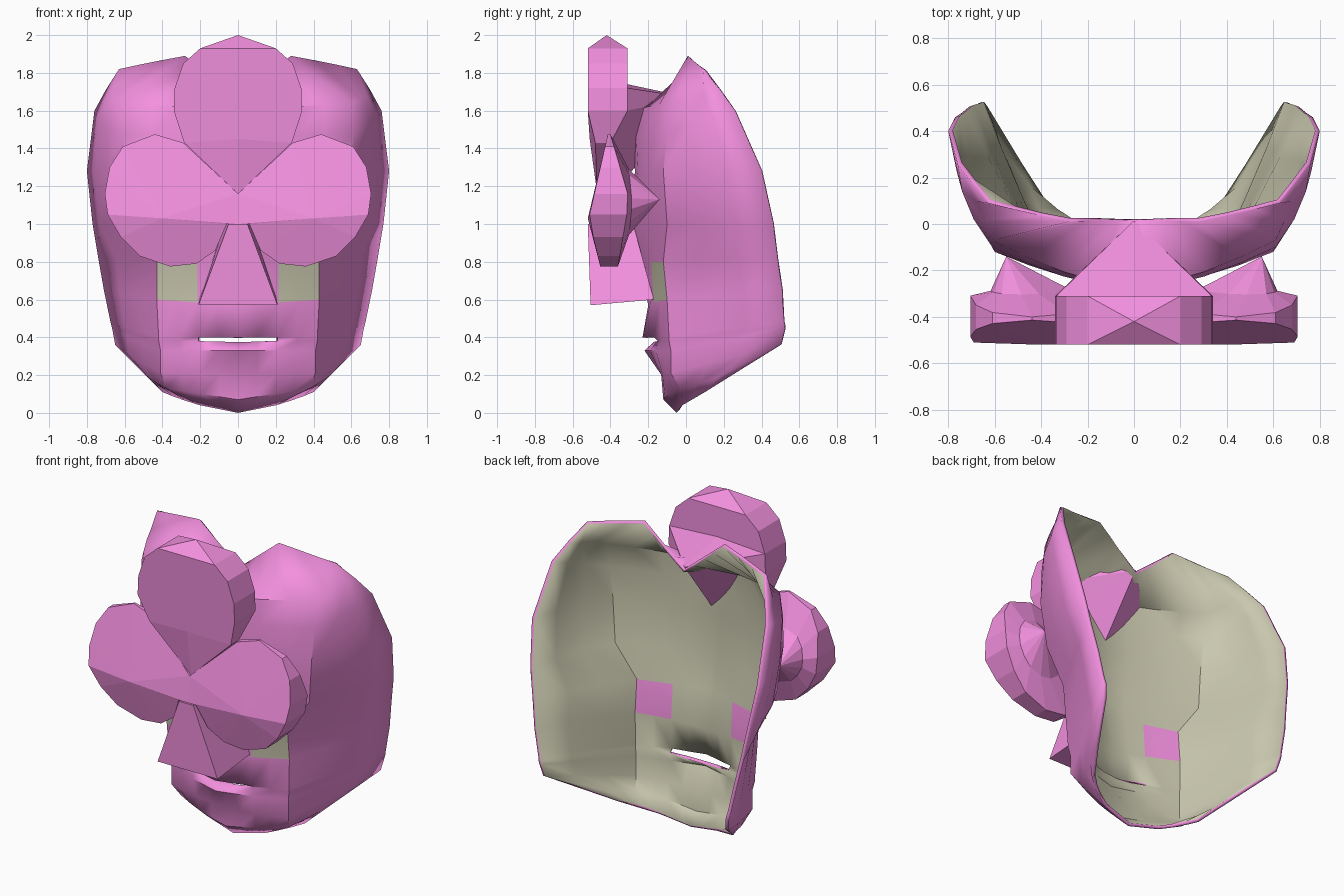
import bpy, bmesh, math
from mathutils import Vector

if "Cube" in bpy.data.objects:
    bpy.data.objects.remove(bpy.data.objects["Cube"])


def colour(name, rgb):
    m = bpy.data.materials.new(name)
    m.diffuse_color = (*rgb, 1)
    m.use_nodes = True
    m.node_tree.nodes["Principled BSDF"].inputs["Base Color"].default_value = m.diffuse_color
    return m


pink = colour("pink", (0.90, 0.28, 0.74))
olive = colour("olive", (0.58, 0.57, 0.42))


def build(name, verts, faces, recalc=True):
    """Right half (+x) in, mirrored and welded object out."""
    bm = bmesh.new()
    for s in (1, -1):
        vs = [bm.verts.new((v[0] * s, v[1], v[2])) for v in verts]
        for f in faces:
            idx = f if s == 1 else f[::-1]
            bm.faces.new([vs[i] for i in idx])
    bmesh.ops.remove_doubles(bm, verts=bm.verts, dist=0.0005)
    if recalc:
        bmesh.ops.recalc_face_normals(bm, faces=bm.faces)
    me = bpy.data.meshes.new(name)
    bm.to_mesh(me)
    bm.free()
    me.materials.append(pink)
    ob = bpy.data.objects.new(name, me)
    bpy.context.collection.objects.link(ob)
    return ob


# Open face shell: rows of (centre y,z), (face corner x,y,z), (rim x,y,z), bulge
rows = [
    ((-.05, 0), (.2, -.02, .04), (.4, .1, .11), 0),
    ((-.12, .07), (.38, -.03, .13), (.5, .26, .21), .02),
    ((-.13, .20), (.41, -.08, .21), (.65, .5, .36), .02),
    ((-.22, .33), (.41, -.08, .33), (.665, .52, .44), .01),
    ((-.17, .375), (.42, -.09, .385), (.67, .52, .46), .02),
    ((-.23, .40), (.42, -.09, .40), (.675, .515, .48), .01),
    ((-.20, .57), (.43, -.10, .6), (.71, .505, .65), .02),
    ((-.25, .80), (.43, -.12, .8), (.74, .48, .82), .0),
    ((-.30, 1.0), (.57, -.10, 1.0), (.77, .46, 1.0), .02),
    ((-.27, 1.28), (.60, -.12, 1.28), (.8, .4, 1.28), .03),
    ((-.29, 1.45), (.61, -.10, 1.48), (.76, .26, 1.6), .03),
    ((-.28, 1.60), (.61, -.07, 1.64), (.70, .18, 1.71), .03),
    ((.015, 1.66), (.28, .01, 1.89), (.63, .09, 1.82), 0),
]
NF, NS = 4, 3
cols = NF + NS + 1
verts, faces = [], []
for i, (c, k, r, b) in enumerate(rows):
    c, k, r = Vector((0, c[0], c[1])), Vector(k), Vector(r)
    for j in range(NF + 1):
        u = j / NF
        verts.append(c.lerp(k, u) + Vector((0, -b * math.sin(math.pi * u), 0)))
    for j in range(1, NS + 1):
        u = j / NS
        out = .035 if 7 < i < 11 else .01
        verts.append(k.lerp(r, u) + Vector((out * math.sin(math.pi * u), 0, 0)))
patches = []
for i in range(len(rows) - 1):
    for j in range(cols - 1):
        if i == 4 and j < 2:          # mouth opening
            continue
        if i == 6 and j in (2, 3):    # cheek patches in the lining colour
            patches.append(len(faces))
        a = i * cols + j
        faces.append([a, a + 1, a + cols + 1, a + cols])
shell = build("face_shell", verts, faces, recalc=False)
shell.data.materials.append(olive)
shell.data.materials.append(pink)
for p in patches:
    for k in (p, p + len(faces)):
        shell.data.polygons[k].material_index = 1
bpy.context.view_layer.objects.active = shell
shell.select_set(True)
bpy.ops.object.shade_smooth_by_angle(angle=math.radians(35))
lining = shell.modifiers.new("lining", 'SOLIDIFY')
lining.thickness = .02
lining.offset = -1
lining.material_offset = 1

# Two eye lobes joined at the bridge, thick in the middle, pointed behind
outline = [(0, 1.16), (.15, 1.3), (.29, 1.43), (.44, 1.475), (.61, 1.41),
           (.68, 1.3), (.705, 1.16), (.69, 1.05), (.62, .93), (.52, .83),
           (.36, .775), (.22, .79), (.12, .86), (.06, 1.0), (0, 1.0)]


def front_y(z):
    return -.515 + (.1 * (z - 1.03) / .44 if z > 1.03 else .06 * (1.03 - z) / .25)


def back_y(z):
    return -.30 - (.29 * (z - 1.13) if z > 1.13 else .17 * (1.13 - z))


def ring(cx, cz, s, depth):
    pts = [(cx + s * (x - cx), cz + s * (z - cz)) for x, z in outline]
    return [(x, depth(z), z) for x, z in pts]


n = len(outline)
verts = ring(0, 0, 1, front_y) + ring(0, 0, 1, back_y)
verts += ring(.53, 1.11, .5, lambda z: -.285 - .1 * abs(z - 1.11))
verts += [(.40, -.52, 1.03), (.55, -.14, 1.13)]
faces = []
for i in range(n):
    j = (i + 1) % n
    faces.append([i, 3 * n, j])
    if i != n - 1:                    # no wall on the mirror plane
        faces.append([i, j, n + j, n + i])
    faces.append([n + i, n + j, 2 * n + j, 2 * n + i])
    faces.append([2 * n + i, 2 * n + j, 3 * n + 1])
build("eye_lobes", verts, faces)

# Forehead disc with a pointed base and a wedge running back to the brow
side = [(.2, 1.93, -.52, -.31), (.29, 1.85, -.52, -.31), (.335, 1.72, -.52, -.31),
        (.34, 1.6, -.52, -.31), (.285, 1.43, -.48, -.40), (0, 1.16, -.47, -.38)]
verts = [(x, f, z) for x, z, f, b in side] + [(x, b, z) for x, z, f, b in side]
verts += [(0, -.42, 2.0), (0, -.52, 1.93), (0, -.31, 1.93),
          (0, -.51, 1.45), (0, -.31, 1.74), (0, .015, 1.67)]
top, ft, bt, fm, shelf, tip = range(12, 18)
faces = [[i, i + 1, i + 7, i + 6] for i in range(5)]
faces += [[top, ft, 0], [top, 0, 6], [top, 6, bt],
          [ft, fm, 4, 3, 2, 1, 0], [fm, 5, 4],
          [bt, 6, 7, 8, shelf], [shelf, 8, tip],
          [8, 9, tip], [9, 10, tip], [10, 11, tip]]
build("forehead_disc", verts, faces)

# Wedge nose
verts = [(0, -.52, 1.0), (.05, -.52, 1.0), (.21, -.505, .57), (0, -.505, .57),
         (0, -.2, .6), (.205, -.17, .6), (.07, -.28, 1.0), (0, -.3, 1.0)]
faces = [[0, 3, 2, 1], [1, 2, 5, 6], [2, 3, 4, 5], [0, 1, 6, 7]]
build("nose", verts, faces)
